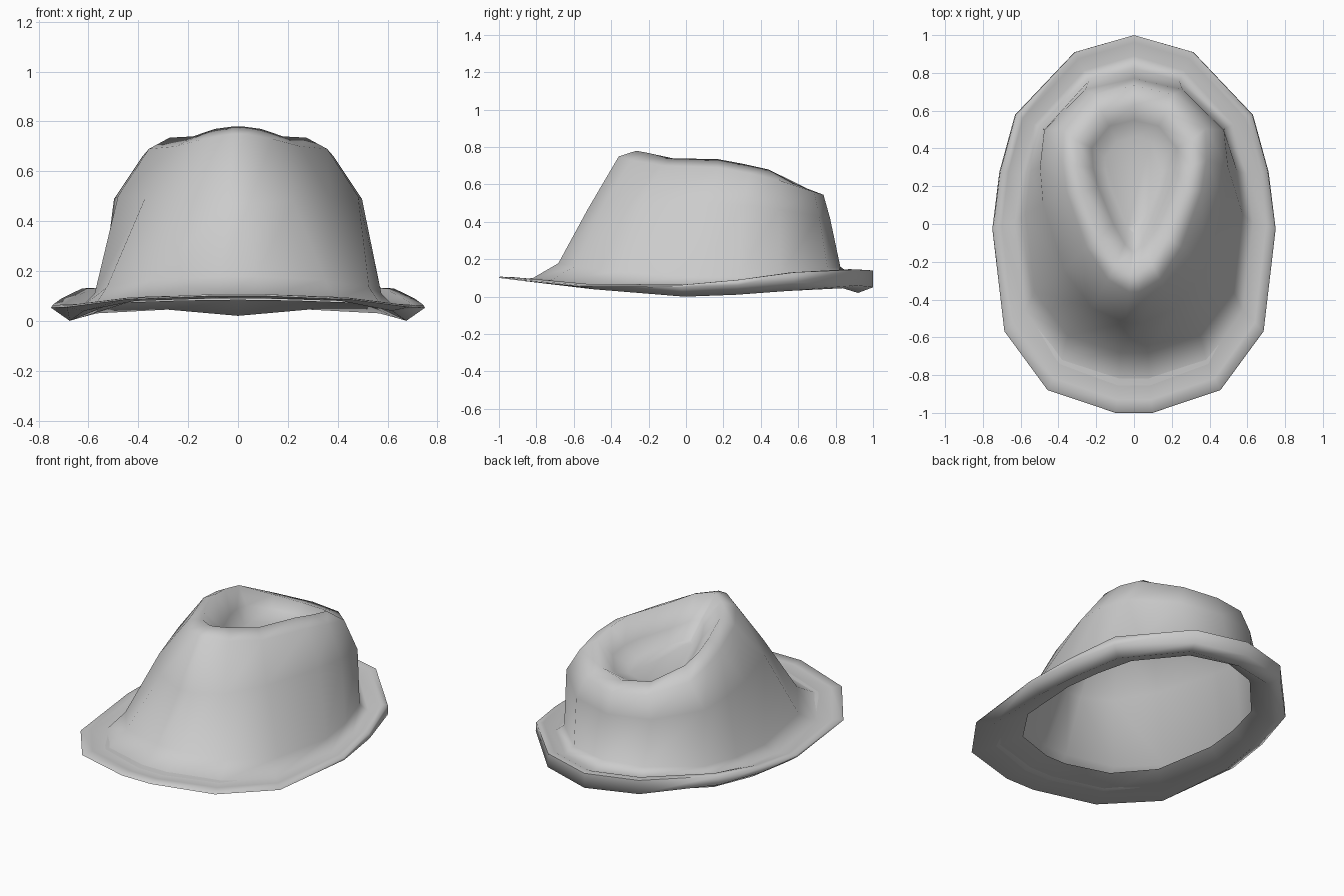
import bpy, bmesh, math

if "Cube" in bpy.data.objects:
    bpy.data.objects.remove(bpy.data.objects["Cube"])

# Half outline of the hat seen from above, back to front (unit size)
HALF = [(0, 1), (.42, .91), (.84, .58), (.95, .28), (1, -.02),
        (.915, -.56), (.61, -.87), (.13, -.99)]
OUTLINE = HALF + [(-x, y) for x, y in reversed(HALF[1:])]

# Rings: half width, front y, back y, front taper, then heights
# (either front, middle, back or one for each point of the half outline)
RINGS = [
    # head opening
    (.525, -.69, .82, 0, (.12, .075, .085)),
    # brim underside
    (.675, -.90, .92, 0, (.02, .045, .03, .01, .0, .04, .08, .09)),
    # brim edge, lower and upper
    (.75, -1.01, 1.0, 0, (.05, .06, .075, .06, .052, .055, .085, .10)),
    (.745, -1.005, 1.0, 0, (.14, .145, .13, .09, .063, .062, .09, .107)),
    # brim roll and groove
    (.70, -.94, .96, 0, (.143, .147, .13, .09, .065, .068, .095, .105)),
    (.63, -.84, .89, 0, (.115, .115, .085, .065, .055, .06, .085, .092)),
    # crown base, wall and shoulder
    (.575, -.69, .825, 0, (.18, .11, .16)),
    (.625, -.53, .77, .45, (.47, .50, .42)),
    (.515, -.365, .735, .60, (.545, .56, .62, .66, .69, .70, .73, .75)),
    # crown ridge
    (.42, -.27, .63, .68, (.58, .60, .68, .71, .735, .74, .77, .78)),
    # dent wall and floor
    (.32, -.15, .55, .80, (.54, .55, .59, .61, .62, .63, .65, .66)),
    (.22, -.05, .46, .80, (.57, .545, .52)),
]


def ring_points(w, yf, yb, taper, heights):
    for i, (u, v) in enumerate(OUTLINE):
        x = u * w * (1 - taper * (1 - v) / 2)
        y = (yf + yb) / 2 + v * (yb - yf) / 2
        if len(heights) == 3:
            zf, zm, zb = heights
            z = zm + (zb - zf) / 2 * v + ((zb + zf) / 2 - zm) * v * v
        else:
            z = heights[min(i, len(OUTLINE) - i)]
        yield x, y, z


# One folded felt sheet, open underneath
bm = bmesh.new()
loops = [[bm.verts.new(p) for p in ring_points(*r)] for r in RINGS]
n = len(OUTLINE)
for a, b in zip(loops, loops[1:]):
    for i in range(n):
        j = (i + 1) % n
        bm.faces.new((a[j], a[i], b[i], b[j]))
top = bm.faces.new(loops[-1][::-1])
bmesh.ops.recalc_face_normals(bm, faces=bm.faces)
bm.normal_update()
if top.normal.z < 0:
    bmesh.ops.reverse_faces(bm, faces=bm.faces)

mesh = bpy.data.meshes.new("hat")
bm.to_mesh(mesh)
bm.free()
hat = bpy.data.objects.new("hat", mesh)
bpy.context.collection.objects.link(hat)

felt = bpy.data.materials.new("grey felt")
felt.diffuse_color = (.6, .6, .6, 1)
felt.use_nodes = True
felt.node_tree.nodes["Principled BSDF"].inputs["Base Color"].default_value = felt.diffuse_color
mesh.materials.append(felt)

bpy.context.view_layer.objects.active = hat
hat.select_set(True)
bpy.ops.object.shade_smooth_by_angle(angle=math.radians(85))
